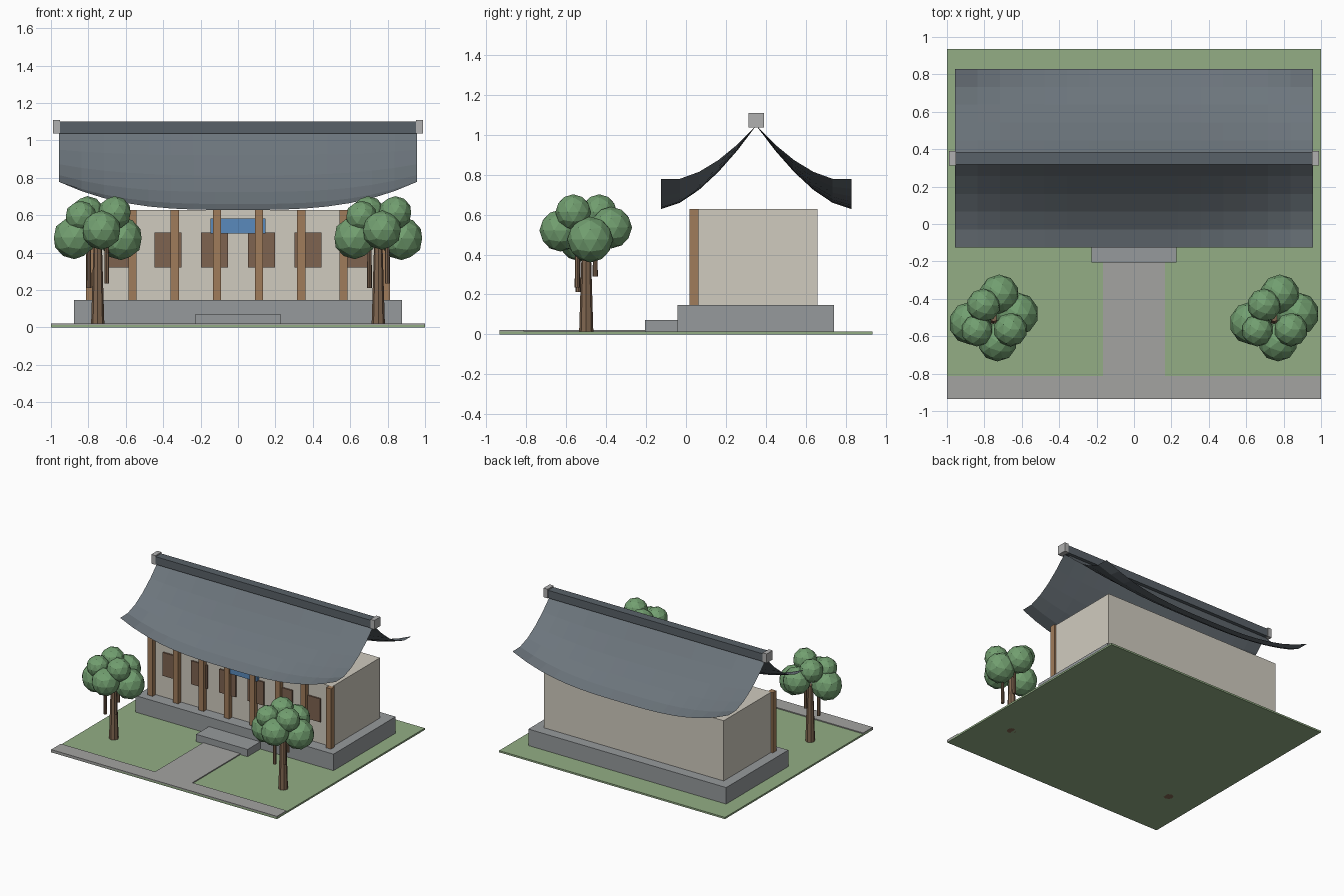
import bpy, bmesh
from mathutils import Matrix

if "Cube" in bpy.data.objects:
    bpy.data.objects.remove(bpy.data.objects["Cube"])


def material(name, hexcode):
    m = bpy.data.materials.new(name)
    rgb = [int(hexcode[i:i + 2], 16) / 255 for i in (0, 2, 4)]
    m.diffuse_color = [((c + 0.055) / 1.055) ** 2.4 for c in rgb] + [1]
    m.use_nodes = True
    m.node_tree.nodes["Principled BSDF"].inputs["Base Color"].default_value = m.diffuse_color
    return m


GRASS = material("grass", "93AE85")
STONE = material("stone", "969A9C")
PAVING = material("paving", "A3A3A1")
PLASTER = material("plaster", "D0CBBF")
TIMBER = material("timber", "A07C5B")
DARK_WOOD = material("dark_wood", "7E6350")
BLUE = material("blue_panel", "5A8ABC")
TILE = material("roof_tile", "6C757C")
RIDGE = material("ridge_tile", "596168")
CAP = material("cap_stone", "B0B0B0")
BARK = material("bark", "806650")
LEAF = material("leaf", "729F70")


def finish(name, bm, mat):
    mesh = bpy.data.meshes.new(name)
    bm.to_mesh(mesh)
    bm.free()
    mesh.materials.append(mat)
    ob = bpy.data.objects.new(name, mesh)
    bpy.context.collection.objects.link(ob)
    return ob


def box(name, x, y, z, mat):
    """Box from (min, max) ranges on each axis."""
    bm = bmesh.new()
    size = [b - a for a, b in (x, y, z)]
    mid = [(a + b) / 2 for a, b in (x, y, z)]
    bmesh.ops.create_cube(bm, size=1, matrix=Matrix.Translation(mid) @ Matrix.Diagonal((*size, 1)))
    return finish(name, bm, mat)


def post(bm, x, y, z0, z1, r0, r1):
    bmesh.ops.create_cone(bm, cap_ends=True, segments=8, radius1=r0, radius2=r1, depth=z1 - z0,
                          matrix=Matrix.Translation((x, y, (z0 + z1) / 2)))


# Ground, paths and stone base
box("lawn", (-1, 1), (-.935, .935), (0, .014), GRASS)
box("front_pavement", (-1, 1), (-.935, -.813), (.002, .022), PAVING)
box("entrance_path", (-.165, .165), (-.813, -.19), (.002, .022), PAVING)
box("platform", (-.876, .876), (-.043, .743), (.005, .146), STONE)
box("entrance_step", (-.228, .228), (-.205, -.03), (.005, .072), STONE)

# Hall body, windows, name board, columns
box("hall_walls", (-.796, .796), (.055, .66), (.146, .628), PLASTER)
for i in range(6):
    x = -.625 + .25 * i
    box(f"window_{i + 1}", (x - .072, x + .072), (.043, .07), (.32, .507), DARK_WOOD)
box("blue_board", (-.146, .146), (.03, .07), (.503, .582), BLUE)
for i in range(8):
    x = -.79 + .2257 * i
    box(f"column_{i + 1}", (x - .022, x + .022), (.017, .062), (.146, .628), TIMBER)

# Curved roof: concave slopes whose eaves lift towards the corners
CY, HALF_X, HALF_Y, APEX, DROP, LIFT = .352, .956, .477, 1.046, .418, .15
NX, NT = 16, 5
bm = bmesh.new()
rows = []
for j in range(-NT, NT + 1):
    t = abs(j) / NT
    row = []
    for i in range(NX + 1):
        u = 2 * i / NX - 1
        z = APEX - DROP * (1 - (1 - t) ** 1.6) + LIFT * t * abs(u) ** 3
        row.append(bm.verts.new((u * HALF_X, CY + HALF_Y * j / NT, z)))
    rows.append(row)
for a, b in zip(rows, rows[1:]):
    for i in range(NX):
        bm.faces.new((a[i], a[i + 1], b[i + 1], b[i]))
finish("curved_roof", bm, TILE)

# Ridge beam with end caps
box("ridge_beam", (-.956, .956), (CY - .034, CY + .034), (1.038, 1.1), RIDGE)
for side, s in (("left", -1), ("right", 1)):
    box(f"ridge_cap_{side}", sorted((s * .952, s * .988)), (CY - .038, CY + .038), (1.037, 1.11), CAP)

# Trees: tapered trunk, thin limbs and faceted leaf clumps (x, y, z, radius)
LIMBS = [(-.047, -.04, .212), (.048, -.045, .235), (.01, .045, .29)]
CLUMPS = [(.125, .02, .475, .115), (-.125, -.03, .48, .115), (.02, -.13, .52, .105),
          (.03, .125, .535, .105), (-.055, .065, .612, .09), (.09, -.065, .612, .09),
          (-.09, -.07, .592, .085)]
for side, tx in (("left", -.75), ("right", .75)):
    ty = -.5
    bm = bmesh.new()
    post(bm, tx, ty, 0, .46, .036, .022)
    for x, y, z in LIMBS:
        post(bm, tx + x, ty + y, z, .48, .013, .011)
    finish(f"trunk_{side}", bm, BARK)
    bm = bmesh.new()
    for x, y, z, r in CLUMPS:
        bmesh.ops.create_icosphere(bm, subdivisions=2, radius=r,
                                   matrix=Matrix.Translation((tx + x, ty + y, z)))
    finish(f"foliage_{side}", bm, LEAF)
